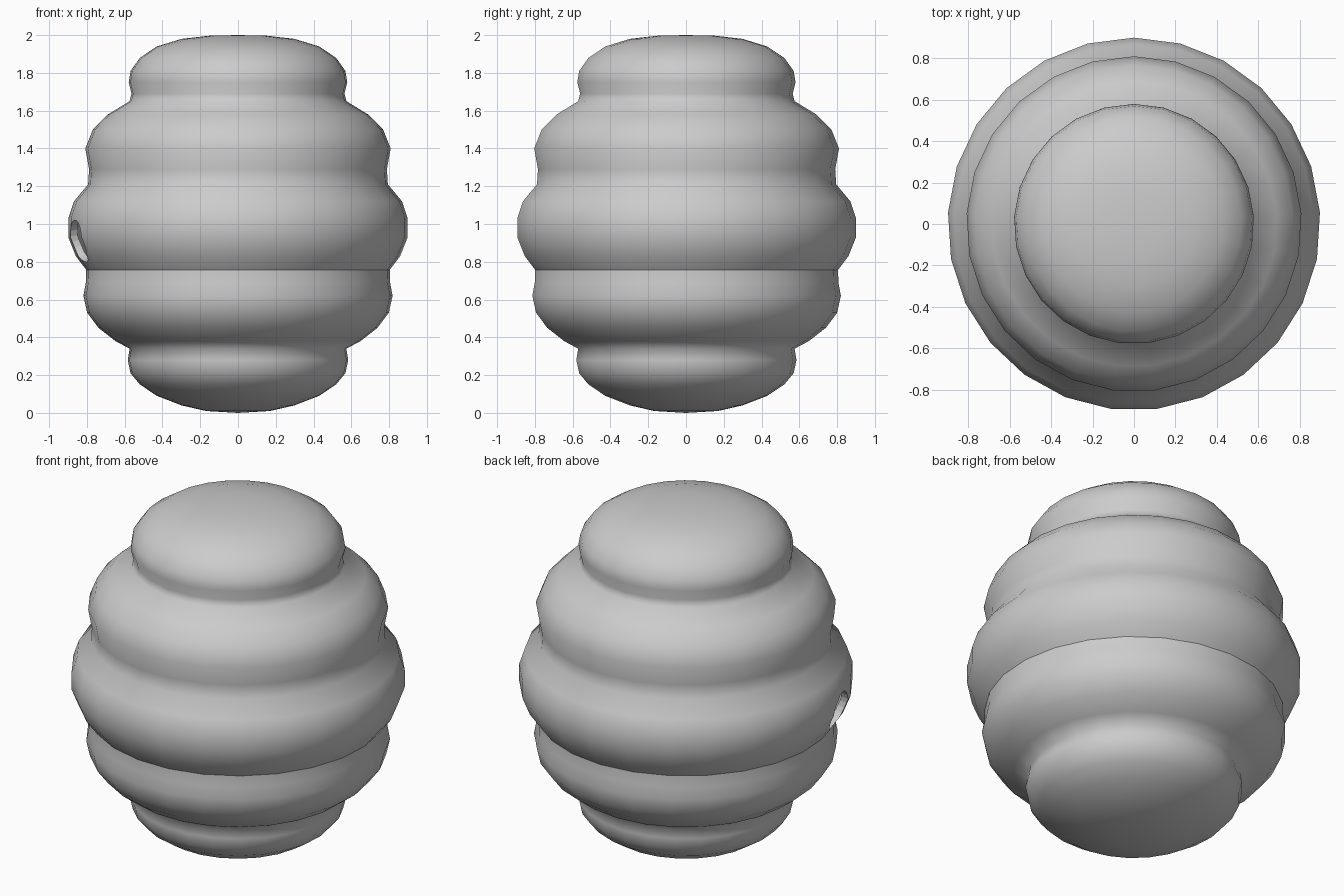
import bpy, bmesh, math
from mathutils import Vector

if "Cube" in bpy.data.objects:
    bpy.data.objects.remove(bpy.data.objects["Cube"])

# Hive profile (radius, height), bottom to top
profile = [(0, 0), (.17, .01), (.30, .04), (.43, .09), (.52, .15), (.57, .21),
           (.585, .28), (.575, .34), (.65, .38), (.74, .45), (.80, .53), (.82, .62),
           (.807, .69), (.805, .757), (.86, .83), (.90, .93), (.90, 1.03), (.87, 1.12),
           (.795, 1.21), (.79, 1.29), (.81, 1.40), (.77, 1.50), (.69, 1.58), (.575, 1.65),
           (.565, 1.69), (.58, 1.75), (.57, 1.81), (.52, 1.88), (.43, 1.94), (.30, 1.98),
           (.15, 1.997), (0, 2)]

# Ringed hive body, lathed around z
bm = bmesh.new()
verts = [bm.verts.new((0, r, z)) for r, z in profile]
edges = [bm.edges.new(p) for p in zip(verts, verts[1:])]
bmesh.ops.spin(bm, geom=verts + edges, axis=(0, 0, 1), cent=(0, 0, 0),
               angle=math.tau, steps=25, use_duplicate=False)
bmesh.ops.remove_doubles(bm, verts=bm.verts, dist=1e-4)
bmesh.ops.recalc_face_normals(bm, faces=bm.faces)
for f in bm.faces:
    f.smooth = True
for e in bm.edges:  # crisp crease under the widest ring
    if all(abs(v.co.z - .757) < 1e-3 for v in e.verts):
        e.smooth = False
mesh = bpy.data.meshes.new("hive_body")
bm.to_mesh(mesh)
bm.free()
hive = bpy.data.objects.new("hive_body", mesh)
bpy.context.collection.objects.link(hive)

# Hollow inside
shell = hive.modifiers.new("shell", 'SOLIDIFY')
shell.thickness = .04
shell.offset = -1

# Round entrance hole on the left side
a = math.radians(195)
out = Vector((math.cos(a), math.sin(a), -.25)).normalized()
bpy.ops.mesh.primitive_cylinder_add(
    vertices=24, radius=.115, depth=.5,
    location=(.86 * math.cos(a), .86 * math.sin(a), .91),
    rotation=out.to_track_quat('Z', 'Y').to_euler())
cutter = bpy.context.object
cutter.name = "entrance_cutter"
cutter.hide_render = True
cutter.hide_set(True)
cut = hive.modifiers.new("entrance", 'BOOLEAN')
cut.operation = 'DIFFERENCE'
cut.solver = 'EXACT'
cut.object = cutter
